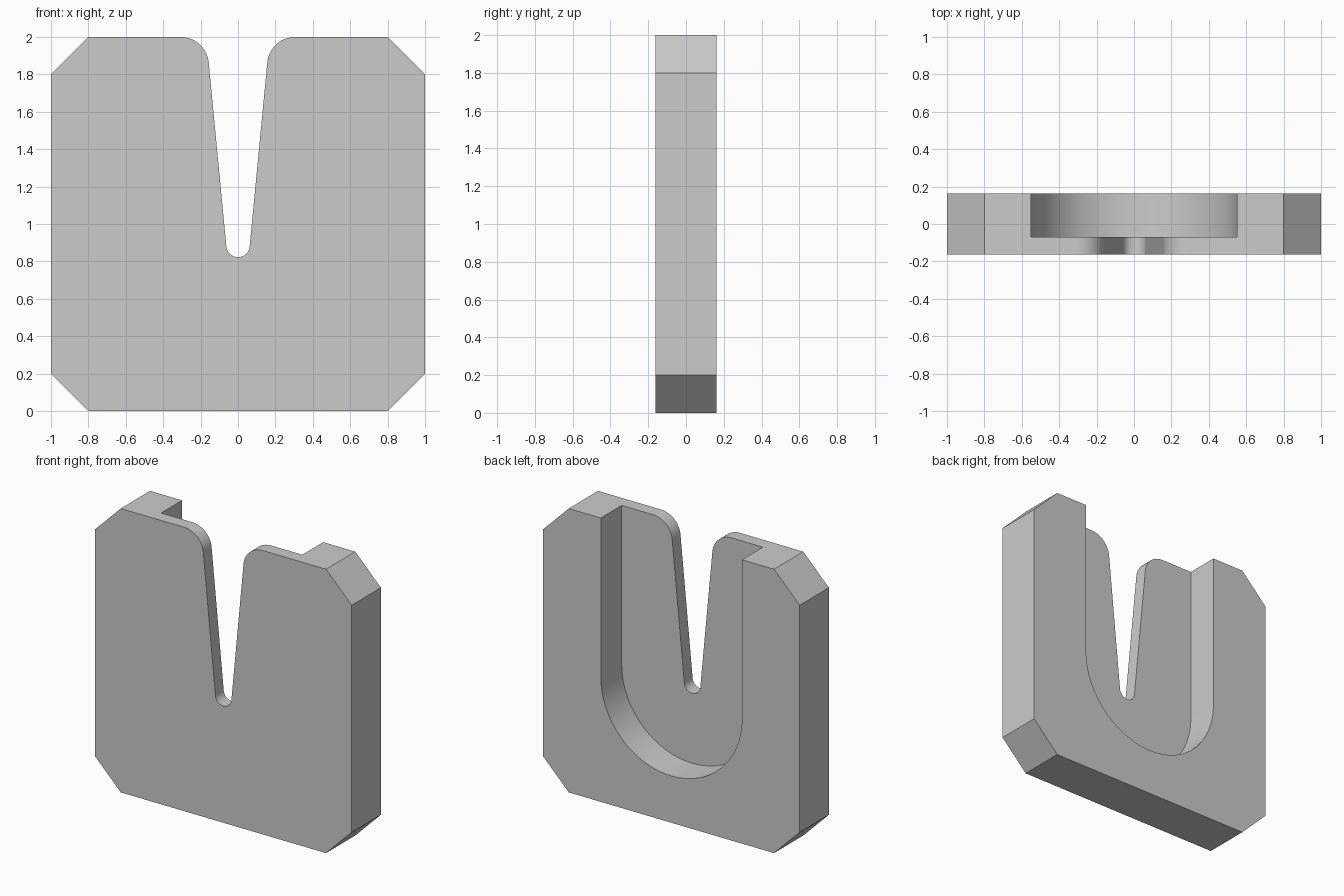
import bpy, bmesh
from math import radians, cos, sin

cube = bpy.data.objects.get("Cube")
if cube:
    bpy.data.objects.remove(cube, do_unlink=True)

HALF_DEPTH = 0.1625
POCKET_FLOOR = -0.07
TAPER = 5.5          # lean of the slot walls in degrees


def arc(cx, cz, r, start, end, steps):
    """Points on an arc in the XZ plane, angles in degrees."""
    angles = [radians(start + (end - start) * i / steps) for i in range(steps + 1)]
    return [(cx + r * cos(a), cz + r * sin(a)) for a in angles]


def mirrored(half):
    """Close a right-hand half profile with its left-hand mirror image."""
    return half + [(-x, z) for x, z in reversed(half) if abs(x) > 1e-5]


def extrude_profile(name, profile, y0, y1, material):
    bm = bmesh.new()
    face = bm.faces.new([bm.verts.new((x, y0, z)) for x, z in profile])
    moved = bmesh.ops.extrude_face_region(bm, geom=[face])["geom"]
    bmesh.ops.translate(bm, vec=(0, y1 - y0, 0),
                        verts=[v for v in moved if isinstance(v, bmesh.types.BMVert)])
    bmesh.ops.recalc_face_normals(bm, faces=bm.faces)
    mesh = bpy.data.meshes.new(name)
    bm.to_mesh(mesh)
    bm.free()
    mesh.materials.append(material)
    obj = bpy.data.objects.new(name, mesh)
    bpy.context.collection.objects.link(obj)
    return obj


# Material
grey = bpy.data.materials.new("light_grey")
grey.use_nodes = True
colour = (0.6, 0.6, 0.6, 1)
grey.diffuse_color = colour
grey.node_tree.nodes["Principled BSDF"].inputs["Base Color"].default_value = colour

# Chamfered plate with a tapered, rounded slot
half = [(0.8, 0), (1, 0.2), (1, 1.8), (0.8, 2)]
half += arc(0.306, 1.85, 0.15, 90, 180 - TAPER, 16)
half += arc(0, 0.885, 0.0625, -TAPER, -90, 12)
plate = extrude_profile("slotted_plate", mirrored(half), -HALF_DEPTH, HALF_DEPTH, grey)

# U-shaped pocket cut into the back
pocket = mirrored([(0.55, 2.2)] + arc(0, 0.88, 0.55, 0, -90, 32))
cutter = extrude_profile("pocket_cutter", pocket, POCKET_FLOOR, 0.4, grey)
cutter.hide_render = True

cut = plate.modifiers.new("pocket", "BOOLEAN")
cut.operation = "DIFFERENCE"
cut.solver = "EXACT"
cut.object = cutter

bpy.ops.object.select_all(action="DESELECT")
plate.select_set(True)
bpy.context.view_layer.objects.active = plate
bpy.ops.object.modifier_apply(modifier=cut.name)
bpy.data.objects.remove(cutter, do_unlink=True)
bpy.ops.object.shade_smooth_by_angle(angle=radians(30))
